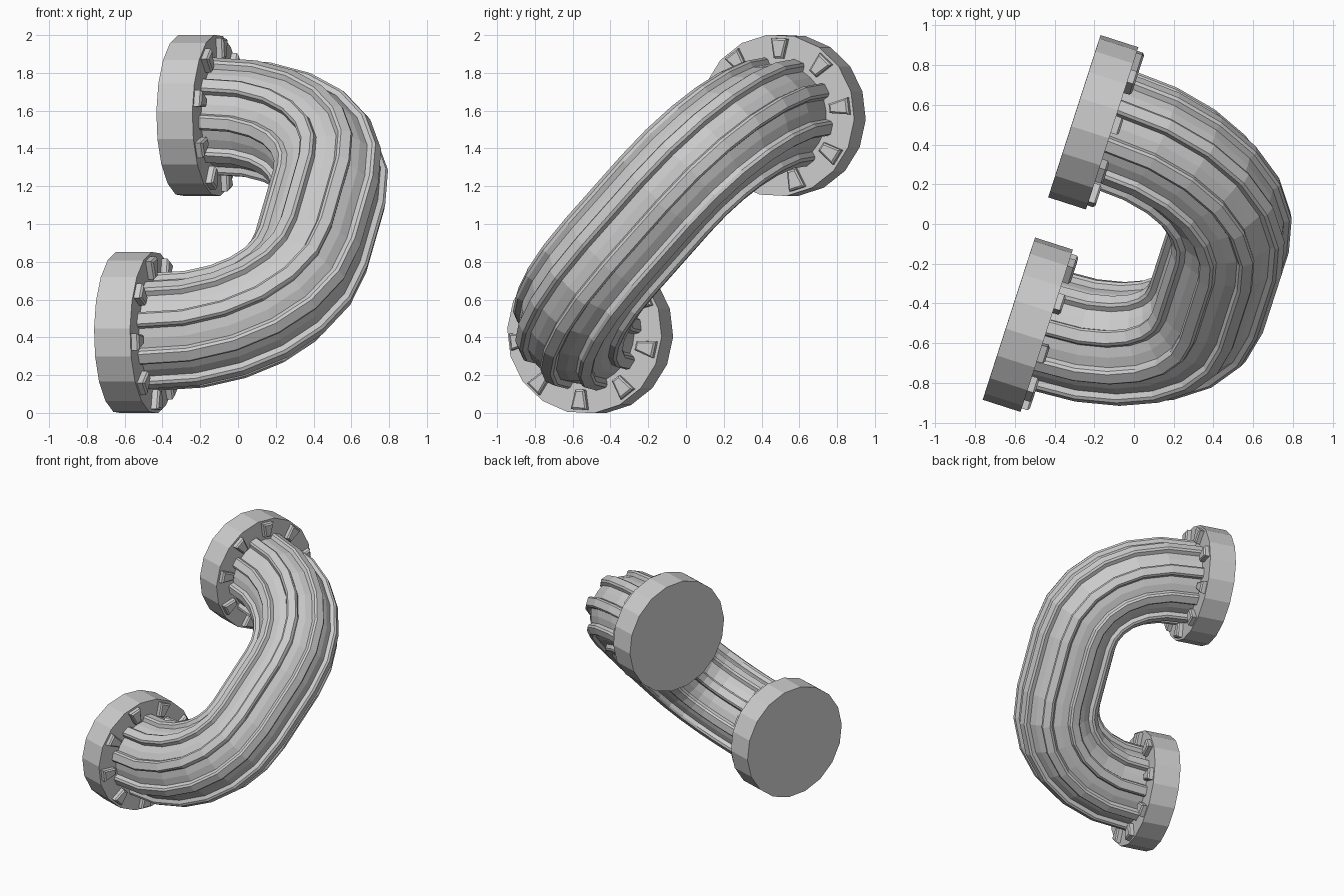
import bpy, bmesh
from math import cos, sin, radians
from mathutils import Vector

if "Cube" in bpy.data.objects:
    bpy.data.objects.remove(bpy.data.objects["Cube"])

# Plane of the U bend: A = pipe axis at the flanges, D = from low to high flange
A = Vector((0.952, -0.306, 0)).normalized()
D = Vector((0.21, 0.649, 0.732)).normalized()
N = A.cross(D).normalized()
C = Vector((-0.275, -0.028, 1.0))
HALF = 0.786


def add_object(name, bm):
    bmesh.ops.recalc_face_normals(bm, faces=bm.faces)
    me = bpy.data.meshes.new(name)
    bm.to_mesh(me)
    bm.free()
    ob = bpy.data.objects.new(name, me)
    bpy.context.collection.objects.link(ob)
    return ob


def loft(bm, rings):
    # bridge point rings into a capped tube
    vs = [[bm.verts.new(p) for p in r] for r in rings]
    n = len(vs[0])
    for a, b in zip(vs, vs[1:]):
        for i in range(n):
            bm.faces.new((a[i], a[(i + 1) % n], b[(i + 1) % n], b[i]))
    bm.faces.new(vs[0][::-1])
    bm.faces.new(vs[-1])


def ring(center, outer, profile):
    return [center + r * (cos(radians(f)) * outer + sin(radians(f)) * N)
            for r, f in profile]


# Path in plane coordinates (u, v): a bend, a straight middle, a mirrored bend
P = [Vector(p) for p in ((0, -HALF), (0.45, -HALF), (0.735, -0.53), (0.735, -0.225))]
STEPS = 6
half_path = [(Vector((-0.03, -HALF)), Vector((1, 0)))]
for i in range(1, STEPS + 1):
    t = i / STEPS
    s = 1 - t
    pos = s**3 * P[0] + 3*s*s*t * P[1] + 3*s*t*t * P[2] + t**3 * P[3]
    tan = s*s * (P[1] - P[0]) + 2*s*t * (P[2] - P[1]) + t*t * (P[3] - P[2])
    half_path.append((pos, tan.normalized()))
path = half_path + [(Vector((p.x, -p.y)), Vector((-t.x, t.y)))
                    for p, t in reversed(half_path)]

# Ribbed pipe: nine raised ribs around the section
section = []
for k in range(9):
    f = 20 + 40 * k
    section += [(0.275, f - 9), (0.303, f - 7.5), (0.315, f - 5),
                (0.315, f + 5), (0.303, f + 7.5), (0.275, f + 9), (0.275, f + 20)]
bm = bmesh.new()
loft(bm, [ring(C + p.x * A + p.y * D, t.y * A - t.x * D, section) for p, t in path])
add_object("ribbed_pipe", bm)

# Flanges with their tapered bolt heads
for name, sign in (("lower", -1), ("upper", 1)):
    face = C + sign * HALF * D
    out = sign * D
    bm = bmesh.new()
    disc = [(0.43, 10 + 20 * k) for k in range(18)]
    loft(bm, [ring(face - 0.2 * A, out, disc), ring(face, out, disc)])
    add_object(name + "_flange", bm)

    bm = bmesh.new()
    for k in range(9):
        f = radians(40 * k)
        rad = cos(f) * out + sin(f) * N
        side = A.cross(rad)

        def head(h, inset):
            quad = ((0.302 + inset, 0.025 - inset * 0.8), (0.408 - inset, 0.045 - inset))
            pts = [(quad[0][0], -quad[0][1]), quad[0], quad[1], (quad[1][0], -quad[1][1])]
            return [face + h * A + r * rad + w * side for r, w in pts]

        loft(bm, [head(-0.01, 0), head(0.03, 0), head(0.04, 0.01)])
    add_object(name + "_bolts", bm)
